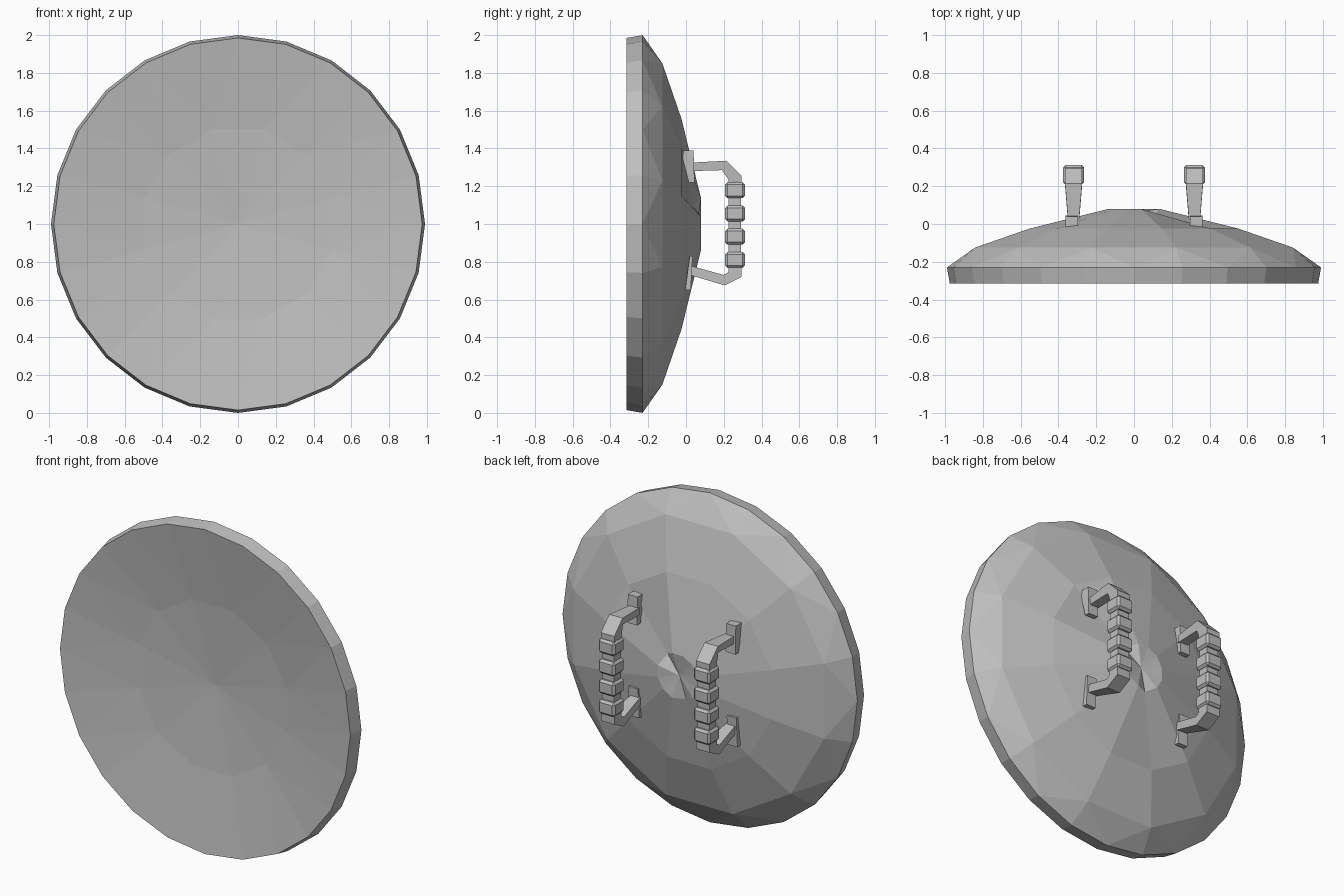
import bpy, bmesh, math
from mathutils import Vector

if "Cube" in bpy.data.objects:
    bpy.data.objects.remove(bpy.data.objects["Cube"])

GREY = (0.52, 0.52, 0.52, 1)
metal = bpy.data.materials.new("grey_metal")
metal.use_nodes = True
metal.diffuse_color = GREY
metal.node_tree.nodes["Principled BSDF"].inputs["Base Color"].default_value = GREY


def finish(bm, name):
    bmesh.ops.recalc_face_normals(bm, faces=bm.faces)
    mesh = bpy.data.meshes.new(name)
    bm.to_mesh(mesh)
    bm.free()
    mesh.materials.append(metal)
    obj = bpy.data.objects.new(name, mesh)
    bpy.context.collection.objects.link(obj)
    return obj


def ring(bm, count, radius, y, start=0, dips={}):
    """Loop of vertices round the dish axis; dips lowers single ones."""
    verts = []
    for i in range(count):
        a = math.radians(start) + math.tau * i / count
        verts.append(bm.verts.new((0.99 * radius * math.cos(a), y - dips.get(i, 0),
                                   1 + radius * math.sin(a))))
    return verts


def bridge(bm, a, b):
    n = len(a)
    for i in range(n):
        bm.faces.new((a[i], a[(i + 1) % n], b[(i + 1) % n], b[i]))


def halve(bm, outer, inner):
    """Join a loop to one with half as many vertices, set half a step on."""
    n = len(outer)
    for k, v in enumerate(inner):
        w = inner[(k + 1) % len(inner)]
        p, q, r = (outer[(2 * k + s) % n] for s in (1, 2, 3))
        for tri in ((p, q, v), (q, w, v), (q, r, w)):
            bm.faces.new(tri)


def cap(bm, loop, y):
    tip = bm.verts.new((0, y, 1))
    for i, v in enumerate(loop):
        bm.faces.new((v, loop[(i + 1) % len(loop)], tip))


# Dish: hollow front, straight rim, domed back with an uneven hub
bm = bmesh.new()
front_rim = ring(bm, 24, 0.985, -0.315)
back_rim = ring(bm, 24, 1.0, -0.23)
hollow = ring(bm, 12, 0.52, -0.25, 15)
shoulder = ring(bm, 12, 0.88, -0.125, 15)
dome = ring(bm, 12, 0.58, -0.025, 15)
hub = ring(bm, 12, 0.14, 0.08, 15, {1: 0.045, 8: 0.03})
bridge(bm, front_rim, back_rim)
halve(bm, front_rim, hollow)
cap(bm, hollow, -0.215)
halve(bm, back_rim, shoulder)
bridge(bm, shoulder, dome)
bridge(bm, dome, hub)
cap(bm, hub, 0.06)
finish(bm, "dish")


def prism(name, outline, x, width):
    """Side outline in y and z, given thickness along x."""
    bm = bmesh.new()
    face = bm.faces.new([bm.verts.new((x - width / 2, y, z)) for y, z in outline])
    ext = bmesh.ops.extrude_face_region(bm, geom=[face])
    moved = [g for g in ext["geom"] if isinstance(g, bmesh.types.BMVert)]
    bmesh.ops.translate(bm, verts=moved, vec=Vector((width, 0, 0)))
    return finish(bm, name)


def rib(name, x, z):
    bm = bmesh.new()
    bmesh.ops.create_cube(bm, size=1)
    bmesh.ops.scale(bm, vec=(0.11, 0.105, 0.085), verts=bm.verts)
    bmesh.ops.translate(bm, vec=(x, 0.26, z), verts=bm.verts)
    bmesh.ops.bevel(bm, geom=bm.edges[:], offset=0.013, segments=1, affect='EDGES')
    finish(bm, name)


# Two handles: wedge feet, bent arms and a ribbed grip
upper_foot = [(-0.03, 1.39), (0.04, 1.39), (0.045, 1.22), (0.015, 1.22)]
lower_foot = [(-0.005, 0.65), (0.025, 0.65), (0.035, 0.83), (0.02, 0.83)]
upper_arm = [(0.03, 1.28), (0.03, 1.325), (0.215, 1.335), (0.295, 1.255),
             (0.295, 1.2), (0.225, 1.2), (0.225, 1.235), (0.19, 1.285)]
lower_arm = [(0.02, 0.73), (0.02, 0.78), (0.2, 0.73), (0.225, 0.745),
             (0.225, 0.8), (0.295, 0.8), (0.295, 0.72), (0.205, 0.675)]
grip = [(0.225, 0.79), (0.225, 1.21), (0.29, 1.21), (0.29, 0.79)]
for side, s in (("left", 1), ("right", -1)):
    prism(side + "_upper_foot", upper_foot, s * 0.33, 0.065)
    prism(side + "_lower_foot", lower_foot, s * 0.33, 0.065)
    for part, outline in (("_upper_arm", upper_arm), ("_lower_arm", lower_arm)):
        arm = prism(side + part, outline, s * 0.32, 0.06)
        # Arms widen towards the grip
        for v in arm.data.vertices:
            if v.co.y > 0.2:
                v.co.x = s * 0.32 + (v.co.x - s * 0.32) * 1.5
    prism(side + "_grip", grip, s * 0.32, 0.08)
    for i in range(4):
        rib(f"{side}_grip_rib_{i + 1}", s * 0.32, 0.81 + i * 0.123)
